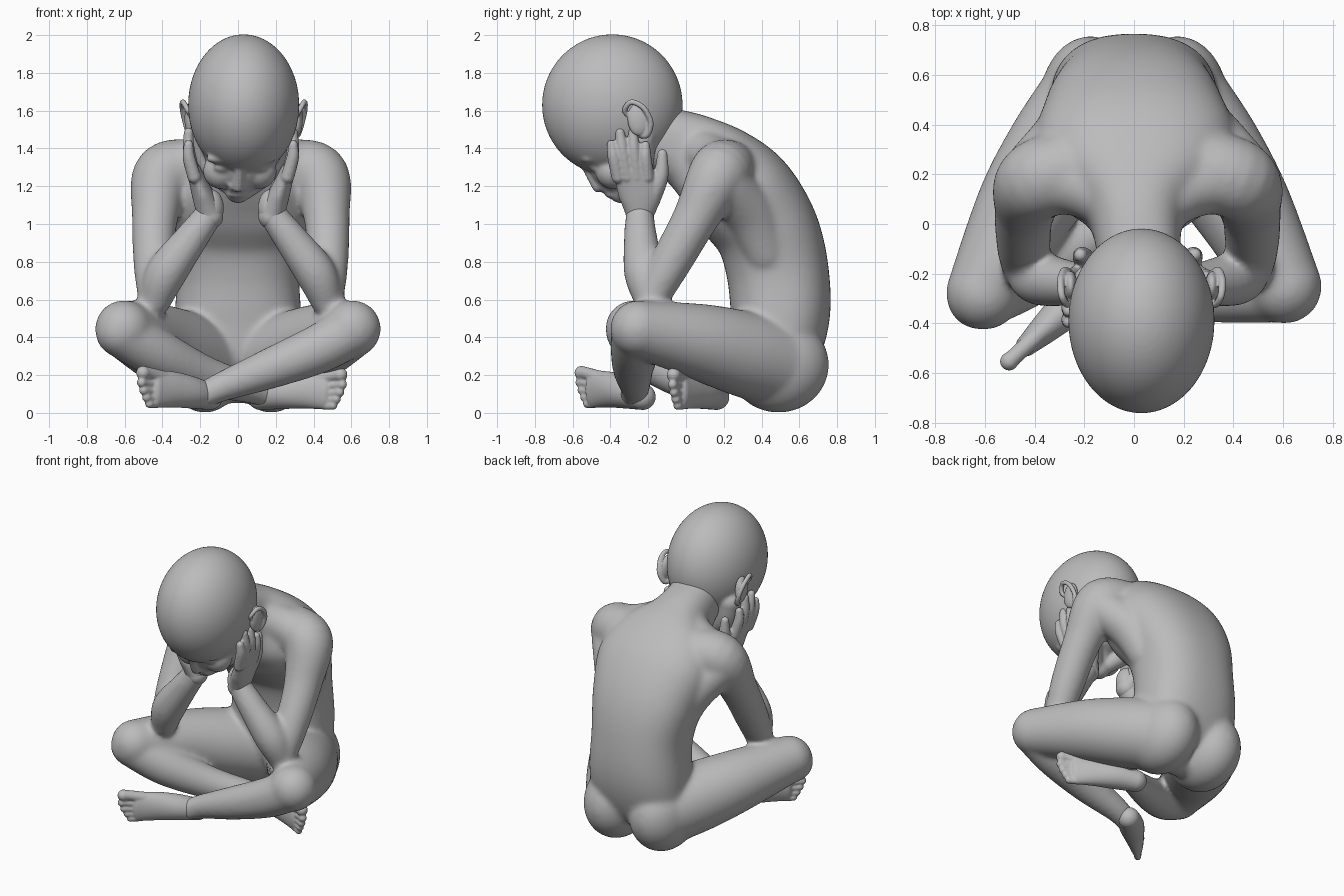
import bpy, bmesh, math
from mathutils import Vector, Matrix

cube = bpy.data.objects.get("Cube")
if cube:
    bpy.data.objects.remove(cube, do_unlink=True)

clay = bpy.data.materials.new("grey_clay")
clay.use_nodes = True
GREY = (0.5, 0.5, 0.5, 1)
clay.diffuse_color = GREY
for node in clay.node_tree.nodes:
    if node.type == 'BSDF_PRINCIPLED':
        node.inputs["Base Color"].default_value = GREY
        node.inputs["Roughness"].default_value = 0.6


def ball(bm, centre, radii, axes=None, n=32):
    """Ellipsoid, optionally turned to three given axes."""
    if isinstance(radii, (int, float)):
        radii = (radii,) * 3
    turn = Matrix(axes).transposed().to_4x4() if axes else Matrix()
    mat = Matrix.Translation(centre) @ turn @ Matrix.Diagonal((*radii, 1))
    bmesh.ops.create_uvsphere(bm, u_segments=n, v_segments=n // 2, radius=1, matrix=mat)


def spline(points, steps=8):
    """Catmull-Rom curve through points of any dimension."""
    p = [points[0]] + list(points) + [points[-1]]
    out = []
    for i in range(1, len(p) - 2):
        for k in range(steps):
            t = k / steps
            out.append([0.5 * (2 * b + (c - a) * t + (2 * a - 5 * b + 4 * c - d) * t * t
                               + (3 * b - a - 3 * c + d) * t ** 3)
                        for a, b, c, d in zip(*p[i - 1:i + 3])])
    return out + [list(points[-1])]


def loft(bm, points, side=(1, 0, 0), n=32, power=2):
    """Rounded tube through (x, y, z, radius) or (x, y, z, half width, half depth)."""
    rows = spline([tuple(q) if len(q) == 5 else (*q, q[3]) for q in points])
    section = []
    for k in range(n):
        c, s = math.cos(math.tau * k / n), math.sin(math.tau * k / n)
        f = (abs(c) ** power + abs(s) ** power) ** (-1 / power)
        section.append((c * f, s * f))
    rings = []
    for i, row in enumerate(rows):
        c = Vector(row[:3])
        t = Vector(rows[min(i + 1, len(rows) - 1)][:3]) - Vector(rows[max(i - 1, 0)][:3])
        t.normalize()
        s = Vector(side)
        s = (s - t * s.dot(t)).normalized()
        u = t.cross(s)
        a, b = row[3:]
        rings.append([bm.verts.new(c + s * a * v + u * b * w) for v, w in section])
        if i in (0, len(rows) - 1):
            ball(bm, c, (a, b, min(a, b)), (s, u, t))
    for r, q in zip(rings, rings[1:]):
        for k in range(n):
            j = (k + 1) % n
            bm.faces.new((r[k], r[j], q[j], q[k]))
    bm.faces.new(rings[0][::-1])
    bm.faces.new(rings[-1])


def finish(name, bm, voxel, smooth):
    """Fuse the overlapping volumes into one smooth skin."""
    bmesh.ops.recalc_face_normals(bm, faces=bm.faces[:])
    mesh = bpy.data.meshes.new(name)
    bm.to_mesh(mesh)
    bm.free()
    obj = bpy.data.objects.new(name, mesh)
    bpy.context.scene.collection.objects.link(obj)
    fuse = obj.modifiers.new("fuse", 'REMESH')
    fuse.mode = 'VOXEL'
    fuse.voxel_size = voxel
    soft = obj.modifiers.new("soften", 'SMOOTH')
    soft.factor = 0.5
    soft.iterations = smooth
    bpy.context.view_layer.update()
    skin = bpy.data.meshes.new_from_object(obj.evaluated_get(bpy.context.evaluated_depsgraph_get()))
    obj.modifiers.clear()
    obj.data = skin
    skin.name = name
    skin.materials.clear()
    skin.materials.append(clay)
    skin.polygons.foreach_set("use_smooth", [True] * len(skin.polygons))
    skin.update()


def flip(points, s, c):
    """Mirror points about x = c when s is -1."""
    return [(c + s * (q[0] - c), *q[1:]) for q in points]


SIDES = ((1, "left"), (-1, "right"))
ARM_MID, HEAD_MID = 0.015, 0.03

body = bmesh.new()
# torso and neck, following the curled spine
loft(body, [(0, .45, .16, .26, .11), (0, .47, .27, .33, .21), (0, .5, .5, .335, .26),
            (0, .485, .75, .325, .27), (0, .425, .97, .365, .275), (.005, .3, 1.15, .41, .285),
            (.01, .17, 1.28, .36, .255), (.01, .03, 1.38, .2, .21), (.02, -.13, 1.46, .165, .17),
            (.02, -.25, 1.53, .14, .15)], n=48, power=2.4)

for s, _ in SIDES:
    # sloping neck muscle, shoulder and upper arm
    loft(body, flip([(.06, .06, 1.41, .12), (.22, .15, 1.34, .13), (.38, .19, 1.29, .14)], s, ARM_MID))
    loft(body, flip([(.2, .23, 1.27, .17), (.42, .175, 1.265, .162), (.47, .05, 1.03, .122),
                     (.475, -.09, .78, .108), (.47, -.18, .61, .09)], s, ARM_MID))
    # flank behind the armpit
    loft(body, flip([(.42, .22, 1.2, .13), (.3, .34, 1.05, .14), (.24, .42, .85, .12)], s, ARM_MID))
    # forearm
    loft(body, flip([(.465, -.19, .6, .086), (.41, -.22, .74, .108), (.28, -.24, .92, .09),
                     (.18, -.245, 1.06, .074), (.18, -.245, 1.12, .07)], s, ARM_MID))
    # buttock, thigh, knee
    ball(body, (s * .175, .49, .255), (.205, .268, .255))
    back = .0 if s > 0 else .025
    loft(body, [(s * .17, .46, .27, .235), (s * .3, .28, .32, .225), (s * .44, .06, .38, .2),
                (s * .605, -.25 - back, .445, .152)])

# shins, the left one crossing in front
loft(body, [(.62, -.26, .445, .135), (.43, -.27, .34, .13), (.17, -.28, .235, .108),
            (-.08, -.27, .14, .08), (-.17, -.28, .1, .07)])
loft(body, [(-.62, -.29, .43, .135), (-.42, -.2, .31, .13), (-.18, -.06, .2, .105),
            (.06, .08, .13, .08), (.15, .13, .1, .07)])
finish("body", body, .013, 22)

head = bmesh.new()
# cranium, face, nose, lips, chin
ball(head, (HEAD_MID, -.39, 1.63), (.294, .372, .374), n=72)
loft(head, [(.025, -.35, 1.46, .23), (.015, -.365, 1.29, .15), (0, -.345, 1.18, .07)])
loft(head, [(.01, -.54, 1.33, .026), (.005, -.5, 1.25, .026), (0, -.465, 1.2, .034)])
for z, y in ((1.178, -.42), (1.153, -.398)):
    ball(head, (0, y, z), (.052, .03, .016))
ball(head, (0, -.35, 1.15), (.05, .045, .04))
for s, _ in SIDES:
    # brow, eyelid, cheek, nostril, back of the jaw
    ball(head, (.015 + s * .1, -.515, 1.345), (.085, .05, .028))
    ball(head, (.012 + s * .095, -.465, 1.3), (.05, .045, .03))
    ball(head, (.01 + s * .1, -.385, 1.28), .095)
    ball(head, (s * .03, -.445, 1.2), .022)
    loft(head, flip([(.2, -.24, 1.45, .08), (.16, -.25, 1.3, .07), (.04, -.33, 1.18, .05)], s, .015))
finish("head", head, .01, 7)

for s, label in SIDES:
    # hand resting on the cheek
    hand = bmesh.new()
    loft(hand, flip([(.175, -.245, 1.04, .072, .068), (.215, -.245, 1.15, .11, .058),
                     (.262, -.28, 1.28, .105, .038)], s, ARM_MID), side=(0, 1, 0))
    for y0, y1, top in ((-.36, -.395, 1.435), (-.31, -.35, 1.5), (-.26, -.28, 1.5), (-.205, -.215, 1.43)):
        loft(hand, flip([(.262, y0, 1.25, .036), (.29, (y0 + y1) / 2 - .005, (1.27 + top) / 2, .033),
                         (.292, y1, top - .015, .025)], s, ARM_MID), n=16)
    loft(hand, flip([(.2, -.19, 1.13, .055), (.235, -.135, 1.25, .042), (.245, -.125, 1.37, .027)],
                    s, ARM_MID), n=16)
    finish(label + "_hand", hand, .007, 6)

    # ear with curled rim
    ear = bmesh.new()
    ball(ear, (HEAD_MID + s * .285, -.25, 1.555), (.028, .06, .088))
    loft(ear, flip([(.3, -.285, 1.56, .014), (.325, -.325, 1.6, .014), (.35, -.29, 1.645, .015),
                    (.355, -.225, 1.615, .015), (.34, -.187, 1.54, .015), (.315, -.205, 1.475, .018),
                    (.3, -.235, 1.47, .018)], s, HEAD_MID), side=(1, .3, .2), n=12)
    loft(ear, flip([(.31, -.26, 1.61, .012), (.325, -.225, 1.56, .014), (.31, -.235, 1.5, .012)],
                   s, HEAD_MID), n=12)
    finish(label + "_ear", ear, .006, 3)


def foot(name, heel, direction):
    """Foot lying on its outer edge with the big toe on top."""
    bm = bmesh.new()
    d = Vector(direction).normalized()
    up = Vector((0, 0, 1))

    def at(along, rise):
        return tuple(Vector(heel) + d * along + up * rise)

    loft(bm, [(*at(0, 0), .07, .07), (*at(.13, .012), .085, .08), (*at(.26, .017), .095, .065),
              (*at(.385, .01), .1, .043)], side=up)
    for rise, length, r in ((.088, .48, .037), (.036, .49, .026), (-.004, .475, .025),
                            (-.04, .455, .024), (-.072, .435, .023)):
        loft(bm, [(*at(.34, rise * .85), r), (*at(length - .04, rise), r * .9), (*at(length, rise), r)],
             side=up, n=16)
    finish(name, bm, .007, 4)


foot("left_foot", (-.15, -.23, .085), (-.72, -.66, .08))
foot("right_foot", (.12, .16, .085), (.88, -.47, .06))
